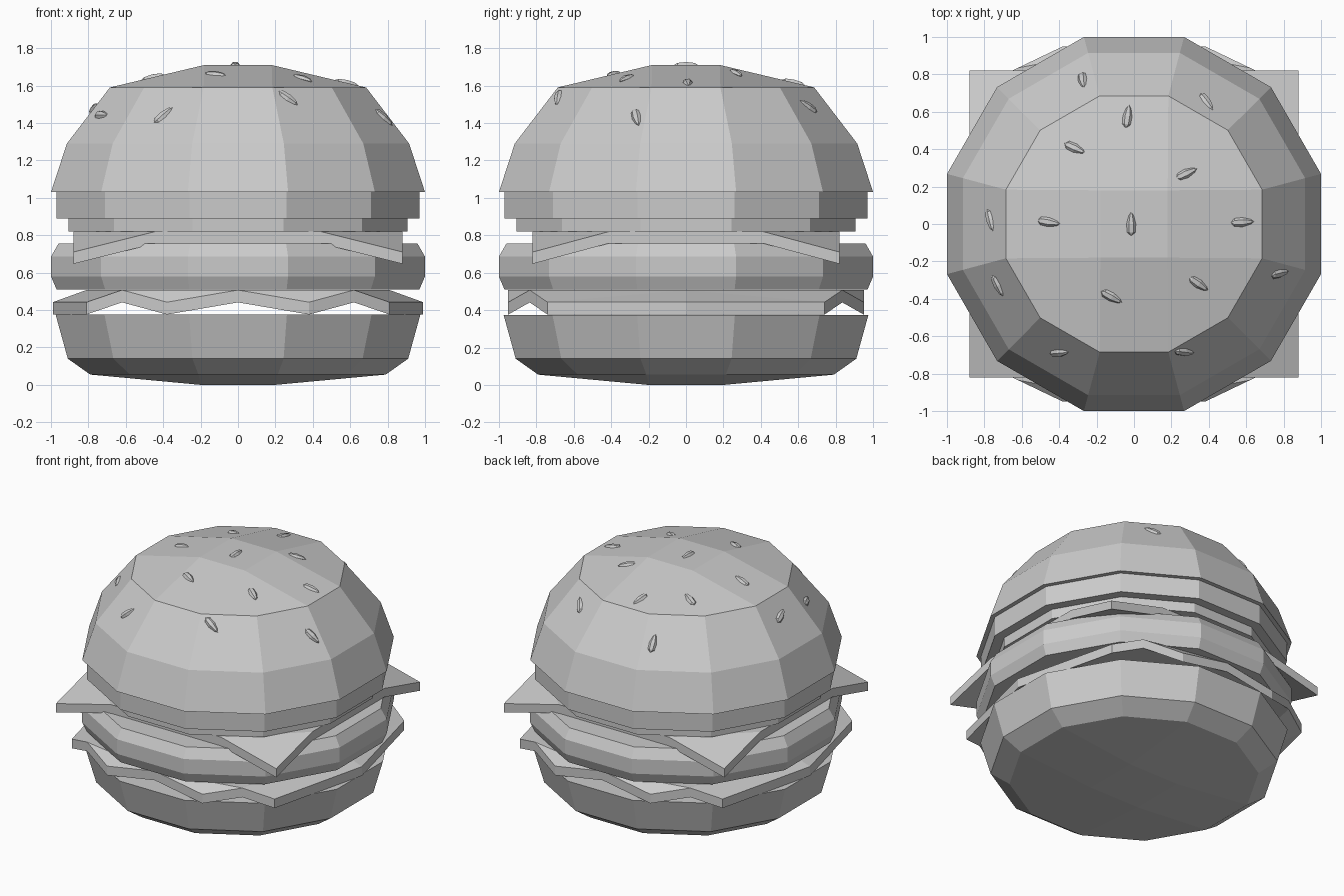
import bpy, bmesh
from math import cos, sin, pi, radians
from mathutils import Vector, Matrix
from mathutils.bvhtree import BVHTree

if "Cube" in bpy.data.objects:
    bpy.data.objects.remove(bpy.data.objects["Cube"])


def finish(bm, name):
    bmesh.ops.recalc_face_normals(bm, faces=bm.faces)
    me = bpy.data.meshes.new(name)
    bm.to_mesh(me)
    ob = bpy.data.objects.new(name, me)
    bpy.context.collection.objects.link(ob)
    return ob


def cap(bm, ring, dome):
    """Close a 12-sided ring flat, or with a 3x3 quad dome given as (half width, z)."""
    if dome is None:
        bm.faces.new(ring)
        return
    w, z = dome
    inner = [bm.verts.new((x * w, y * w, z)) for x, y in ((1, 1), (-1, 1), (-1, -1), (1, -1))]
    bm.faces.new(inner)
    for q in range(4):
        a = 3 * q
        bm.faces.new((ring[a], ring[a + 1], ring[a + 2], inner[q]))
        bm.faces.new((ring[a + 2], ring[(a + 3) % 12], inner[(q + 1) % 4], inner[q]))


def lathe(name, profile, low=None, high=None):
    """12-sided turned part; profile = (flat half width, z) from bottom to top."""
    bm = bmesh.new()
    rings = []
    for w, z in profile:
        r = w / cos(pi / 12)
        rings.append([bm.verts.new((r * cos(radians(15 + 30 * k)), r * sin(radians(15 + 30 * k)), z))
                      for k in range(12)])
    for a, b in zip(rings, rings[1:]):
        for k in range(12):
            j = (k + 1) % 12
            bm.faces.new((a[k], a[j], b[j], b[k]))
    cap(bm, rings[0], low)
    cap(bm, rings[-1], high)
    return finish(bm, name)


def folded_sheet(name, flat, flaps, z, drop, thick):
    """Flat polygon with drooping flaps, thickened straight down."""
    bm = bmesh.new()
    polys = [[(x, y, z) for x, y in flat]]
    for fixed, low in flaps:
        a, b = [(x, y, z) for x, y in fixed]
        tip = [(x, y, z - drop) for x, y in low]
        polys += [[a, p, q] for p, q in zip(tip, tip[1:])]
        polys.append([a, tip[-1], b])
    for p in polys:
        bm.faces.new([bm.verts.new(c) for c in p])
    bmesh.ops.remove_doubles(bm, verts=bm.verts, dist=1e-4)
    ext = bmesh.ops.extrude_face_region(bm, geom=bm.faces[:], use_keep_orig=True)
    for v in ext["geom"]:
        if isinstance(v, bmesh.types.BMVert):
            v.co.z -= thick
    return finish(bm, name)


# Buns, patty and round slices
lathe("bottom_bun", [(0.79, 0.055), (0.91, 0.14), (0.975, 0.375)], low=(0.2, 0))
lathe("patty", [(0.97, 0.51), (1, 0.58), (1, 0.685), (0.96, 0.755)])
lathe("onion_slice", [(0.905, 0.82), (0.905, 0.89)])
lathe("tomato_slice", [(0.97, 0.89), (0.97, 1.03)])
top_bun = lathe("top_bun", [(1, 1.03), (0.915, 1.29), (0.685, 1.59)], high=(0.18, 1.71))

# Cheese square with drooping corners
cx, cy = 0.88, 0.82
flat, flaps = [], []
for sx, sy in ((1, 1), (-1, 1), (-1, -1), (1, -1)):
    pair = [(sx * cx, sy * cy / 2), (sx * cx / 2, sy * cy)]
    if sx * sy < 0:
        pair.reverse()
    flat += pair
    flaps.append((pair, [(sx * cx, sy * cy)]))
folded_sheet("cheese", flat, flaps, 0.82, 0.11, 0.063)

# Lettuce with a wavy rim
flat = [(0.81, 0), (0.62, 0.835), (0, 0.95), (-0.62, 0.835),
        (-0.81, 0), (-0.62, -0.835), (0, -0.95), (0.62, -0.835)]
flaps = []
for sx in (1, -1):
    for sy in (1, -1):
        flaps.append((((sx * 0.62, sy * 0.835), (0, sy * 0.95)), [(sx * 0.38, sy * 0.95)]))
        flaps.append((((sx * 0.81, 0), (sx * 0.62, sy * 0.835)),
                      [(sx * 0.99, 0), (sx * 0.81, sy * 0.74)]))
folded_sheet("lettuce", flat, flaps, 0.507, 0.065, 0.066)

# Sesame seeds dropped on the top bun: x, y, heading in degrees
seeds = [(-0.275, 0.77, -80), (0.39, 0.655, -55), (-0.035, 0.575, 82), (-0.315, 0.405, -25),
         (0.28, 0.27, 25), (-0.455, 0.01, -10), (0.58, 0.01, 3), (-0.015, 0, 90),
         (-0.77, 0.02, -75), (-0.73, -0.33, -62), (0.78, -0.265, 15), (0.345, -0.32, -35),
         (-0.12, -0.39, -28), (-0.4, -0.69, 8), (0.27, -0.685, -5)]
bm = bmesh.new()
bm.from_mesh(top_bun.data)
tree = BVHTree.FromBMesh(bm)
bm.free()
bm = bmesh.new()
for x, y, a in seeds:
    hit, n, _, _ = tree.ray_cast(Vector((x, y, 3)), Vector((0, 0, -1)))
    if n.z < 0:
        n = -n
    c, s = cos(radians(a)), sin(radians(a))
    t = Vector((c, s, -(n.x * c + n.y * s) / n.z)).normalized()
    b = n.cross(t)
    m = Matrix((t, b, n)).transposed().to_4x4()
    m.translation = hit
    new = bmesh.ops.create_uvsphere(bm, u_segments=6, v_segments=4, radius=1)["verts"]
    for v in new:
        p = Vector((v.co.z * 0.064, v.co.y * 0.025 * (1 - 0.35 * v.co.z), v.co.x * 0.018))
        v.co = m @ p
finish(bm, "sesame_seeds")
